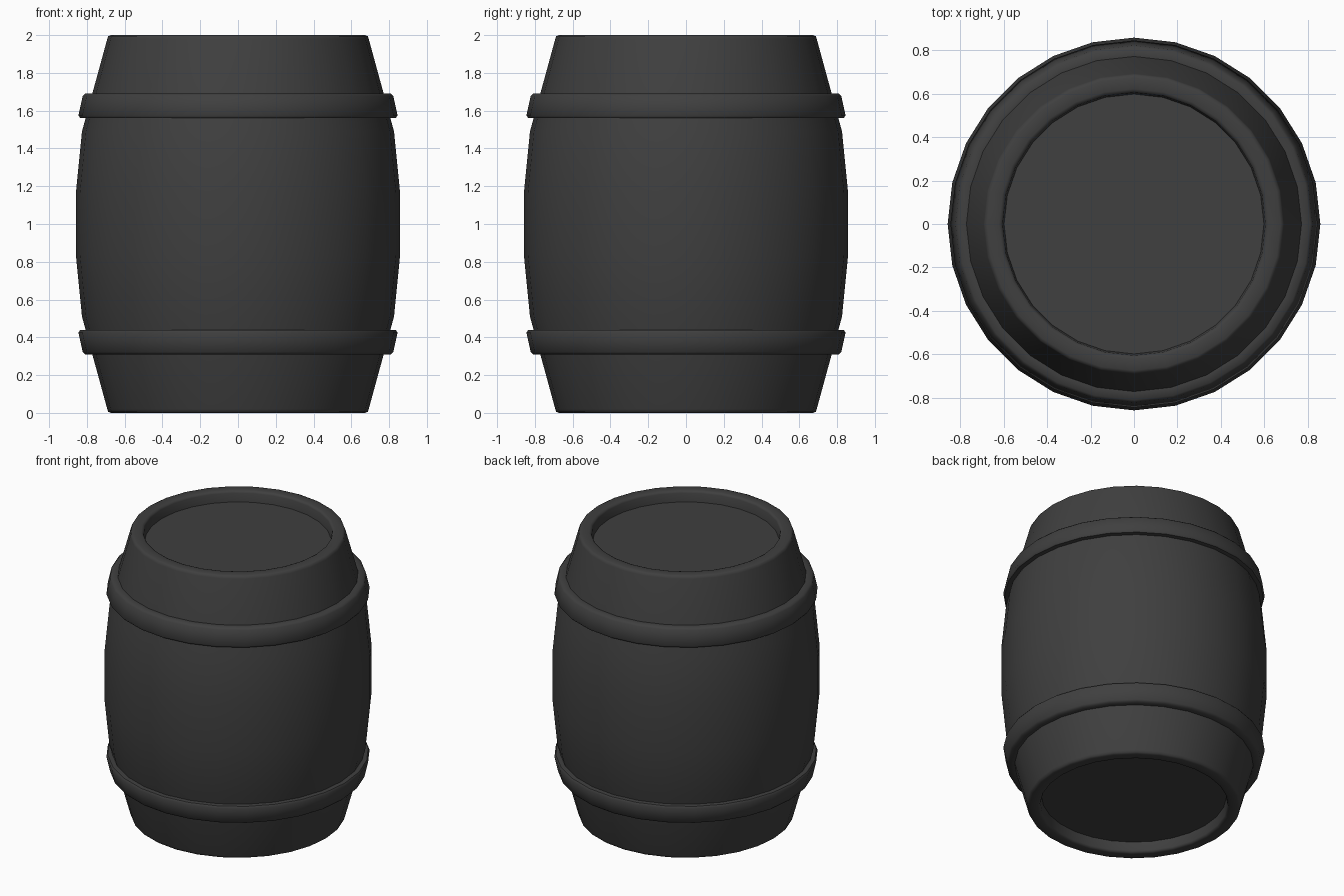
import bpy, bmesh, math

if "Cube" in bpy.data.objects:
    bpy.data.objects.remove(bpy.data.objects["Cube"])

SIDES = 28
dark = bpy.data.materials.new("dark_grey")
dark.diffuse_color = (0.05, 0.05, 0.05, 1)
dark.use_nodes = True
dark.node_tree.nodes["Principled BSDF"].inputs["Base Color"].default_value = dark.diffuse_color


def lathe(name, profile, closed=False):
    """Revolve (radius, z) points around z; open profiles are capped with discs."""
    bm = bmesh.new()
    rings = []
    for r, z in profile:
        rings.append([bm.verts.new((r * math.cos(2 * math.pi * i / SIDES),
                                    r * math.sin(2 * math.pi * i / SIDES), z))
                      for i in range(SIDES)])
    pairs = list(zip(rings, rings[1:]))
    if closed:
        pairs.append((rings[-1], rings[0]))
    for a, b in pairs:
        for i in range(SIDES):
            j = (i + 1) % SIDES
            bm.faces.new((a[i], a[j], b[j], b[i]))
    if not closed:
        bm.faces.new(rings[0])
        bm.faces.new(rings[-1])
    bmesh.ops.recalc_face_normals(bm, faces=bm.faces)
    mesh = bpy.data.meshes.new(name)
    bm.to_mesh(mesh)
    bm.free()
    mesh.materials.append(dark)
    obj = bpy.data.objects.new(name, mesh)
    bpy.context.collection.objects.link(obj)
    bpy.ops.object.select_all(action='DESELECT')
    obj.select_set(True)
    bpy.context.view_layer.objects.active = obj
    bpy.ops.object.shade_smooth_by_angle(angle=math.radians(50))
    return obj


def flip(profile):
    return [(r, 2 - z) for r, z in reversed(profile)]


# Barrel body: bulging staves, bevelled rim and recessed lid, mirrored top to bottom
upper = [(0.858, 1.167), (0.826, 1.49), (0.692, 1.98), (0.687, 1.994), (0.674, 2.0),
         (0.622, 2.0), (0.610, 1.995), (0.605, 1.985), (0.598, 1.925)]
lathe("barrel_body", flip(upper) + upper)

# Hoops: tapered bands with small bevels, wider toward the barrel's middle
hoop = [(0.77, 1.56), (0.812, 1.56), (0.836, 1.562), (0.845, 1.575),
        (0.822, 1.678), (0.810, 1.69), (0.765, 1.69), (0.74, 1.68)]
lathe("upper_hoop", hoop, closed=True)
lathe("lower_hoop", flip(hoop), closed=True)
